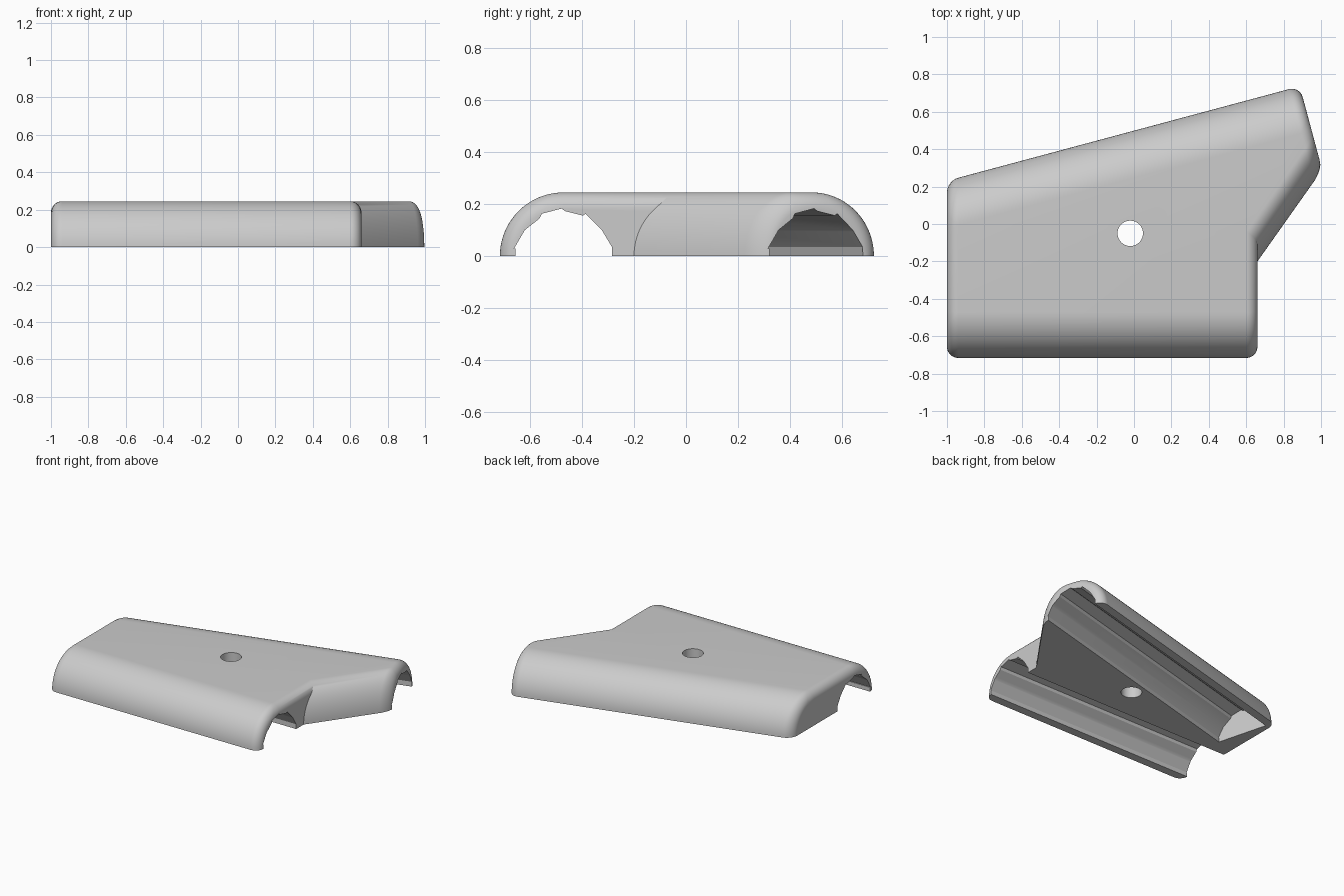
import bpy, bmesh
from math import sin, cos, acos, sqrt, pi, radians
from mathutils import Vector, Matrix

if "Cube" in bpy.data.objects:
    bpy.data.objects.remove(bpy.data.objects["Cube"])

R = 0.245        # height and radius of the rounded sides
F = 0.06         # fillet on the ends
RAMP = 0.14      # width of the rounding on the diagonal side
TILT = radians(15)
AXIS_Y = -0.471  # straight channel
AXIS_W = 0.237   # tilted channel, measured across its own direction
LEVELS, STEPS = 20, 8

grey = bpy.data.materials.new("light_grey")
grey.use_nodes = True
grey.diffuse_color = (0.6, 0.6, 0.6, 1)
grey.node_tree.nodes["Principled BSDF"].inputs["Base Color"].default_value = (0.6, 0.6, 0.6, 1)


def make_object(name, bm):
    bmesh.ops.recalc_face_normals(bm, faces=bm.faces)
    mesh = bpy.data.meshes.new(name)
    bm.to_mesh(mesh)
    bm.free()
    mesh.materials.append(grey)
    ob = bpy.data.objects.new(name, mesh)
    bpy.context.collection.objects.link(ob)
    return ob


def meet(a, b, inset_a, inset_b):
    """Point where two edge lines (normal, distance) cross after insetting."""
    (na, da), (nb, db) = a, b
    da, db = da - inset_a, db - inset_b
    det = na.x * nb.y - na.y * nb.x
    return Vector(((da * nb.y - db * na.y) / det, (na.x * db - nb.x * da) / det))


# Plan edges: outward normal and distance from the origin
along = Vector((cos(TILT), sin(TILT)))
across = Vector((-sin(TILT), cos(TILT)))
left = (Vector((-1, 0)), 1.0)
front = (Vector((0, -1)), 0.716)
right = (Vector((1, 0)), 0.66)
ramp = (Vector((0.816, -0.577)), 0.654)
tip = (along, 1.047)
back = (across, 0.482)


def corner(side, end, width, z, s_max, reverse):
    """Fillet where a rounded side runs into an end, at height z."""
    pts = []
    for i in range(STEPS + 1):
        s = s_max * i / STEPS
        rho = R - F + F * cos(s)
        half = sqrt(max(0, rho * rho - z * z))
        pts.append(meet(side, end, width * (1 - half / R), F * (1 - sin(s))))
    return pts[::-1] if reverse else pts


def outline(z):
    s_max = acos(min(1, max(0, (z - R + F) / F)))
    full = 1 - sqrt(max(0, R * R - z * z)) / R
    pts = corner(front, left, R, z, s_max, True)
    pts += corner(front, right, R, z, s_max, False)
    pts.append(meet(ramp, right, RAMP * full, F * (1 - sin(s_max))))
    pts += corner(ramp, tip, RAMP, z, s_max, False)
    pts += corner(back, tip, R, z, s_max, True)
    pts += corner(back, left, R, z, s_max, False)
    return pts


# Body: stacked outlines closed by a flat top and bottom
bm = bmesh.new()
rings = []
for i in range(LEVELS + 1):
    z = R * sin(pi / 2 * i / LEVELS)
    rings.append([bm.verts.new((p.x, p.y, z)) for p in outline(z)])
for low, high in zip(rings, rings[1:]):
    n = len(low)
    for j in range(n):
        k = (j + 1) % n
        bm.faces.new((low[j], low[k], high[k], high[j]))
bm.faces.new(rings[0][::-1])
bm.faces.new(rings[-1])
bmesh.ops.remove_doubles(bm, verts=bm.verts, dist=0.0003)
body = make_object("clamp_body", bm)

# Faceted channel section: offset from the axis, height
SECTION = [(-0.184, -0.1), (-0.184, 0.03), (-0.19, 0.03), (-0.149, 0.1), (-0.092, 0.145),
           (-0.084, 0.163), (-0.007, 0.183), (0.005, 0.173), (0.074, 0.156),
           (0.085, 0.163), (0.147, 0.1), (0.186, 0.035), (0.189, -0.1)]


def channel(name, start, end, offset, angle):
    bm = bmesh.new()
    loops = [[bm.verts.new((u, offset + w, z)) for w, z in SECTION] for u in (start, end)]
    n = len(SECTION)
    for j in range(n):
        k = (j + 1) % n
        bm.faces.new((loops[0][j], loops[0][k], loops[1][k], loops[1][j]))
    bm.faces.new(loops[0])
    bm.faces.new(loops[1][::-1])
    bm.transform(Matrix.Rotation(angle, 4, "Z"))
    return make_object(name, bm)


# Straight channel is open at both ends, the tilted one stops at a wall
cutters = [channel("straight_channel_cutter", -1.2, 0.9, AXIS_Y, 0),
           channel("tilted_channel_cutter", -0.885, 1.3, AXIS_W, TILT)]

# Bolt hole
bm = bmesh.new()
bmesh.ops.create_cone(bm, cap_ends=True, segments=40, radius1=0.068, radius2=0.068, depth=1,
                      matrix=Matrix.Translation((-0.02, -0.05, 0)))
cutters.append(make_object("bolt_hole_cutter", bm))

bpy.ops.object.select_all(action="DESELECT")
body.select_set(True)
bpy.context.view_layer.objects.active = body
for cutter in cutters:
    cutter.hide_render = True
    mod = body.modifiers.new(cutter.name, "BOOLEAN")
    mod.operation = "DIFFERENCE"
    mod.solver = "EXACT"
    mod.object = cutter
    bpy.ops.object.modifier_apply(modifier=mod.name)
    bpy.data.objects.remove(cutter)

bpy.ops.object.shade_smooth_by_angle(angle=radians(25))
